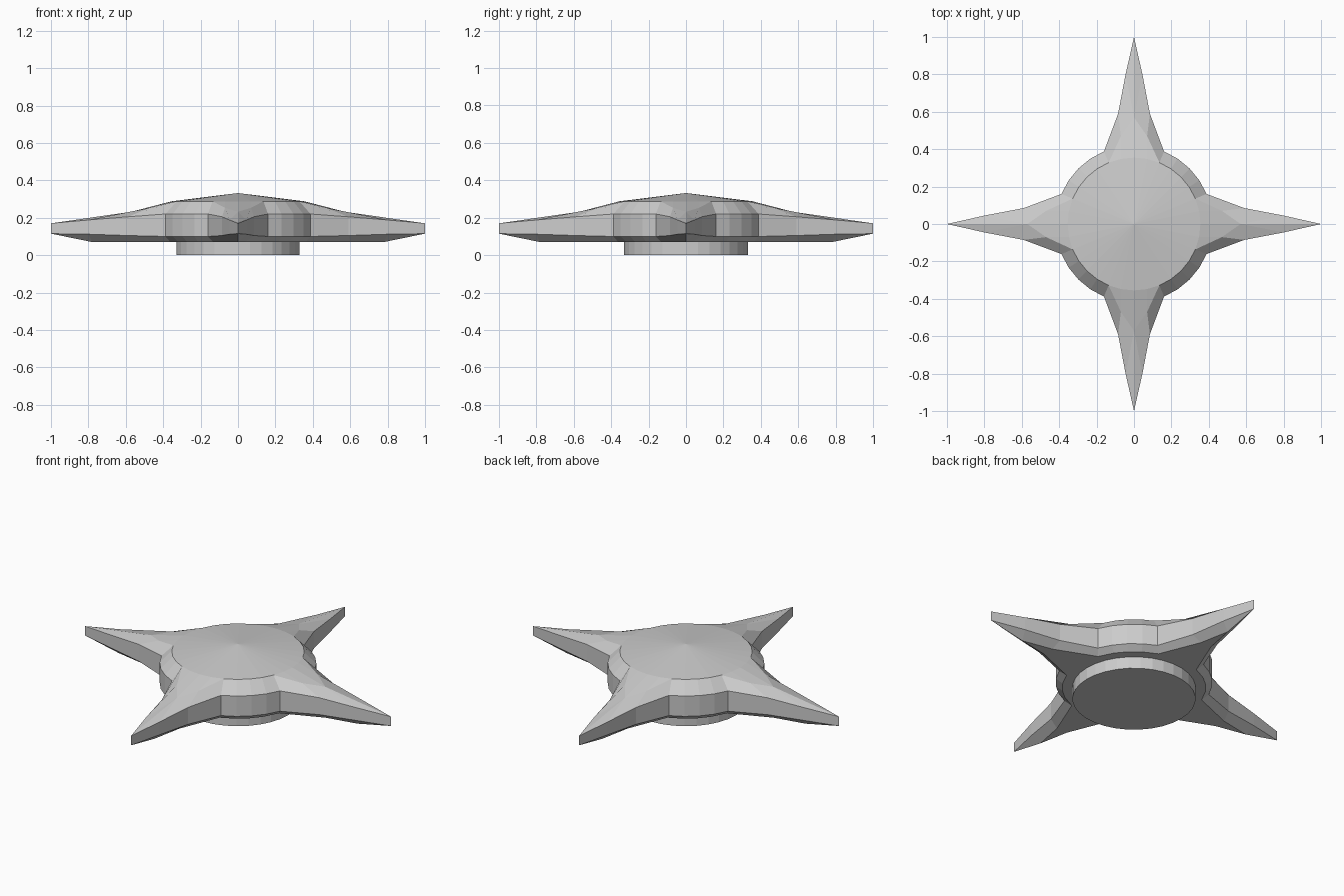
import bpy, bmesh, math
from mathutils import Matrix, Vector

if "Cube" in bpy.data.objects:
    bpy.data.objects.remove(bpy.data.objects["Cube"])


def polar(r, deg, z):
    a = math.radians(deg)
    return (r * math.cos(a), r * math.sin(a), z)


# One eighth of the star: outline from spike tip to the valley between spikes
ARC = (22.5, 33.75, 45)
wall_top = [(1, 0, .17), (.8, .045, .188), (.59, .085, .205)] + [polar(.42, a, .22) for a in ARC]
wall_low = [(1, 0, .115), (.8, .045, .112), (.59, .085, .105)] + [polar(.42, a, .10) for a in ARC]
ridge, shoulder = (.57, 0, .232), (.47, .07, .253)
disc = [polar(.355, a * 11.25, .288) for a in range(5)]
upper = [ridge, ridge, shoulder] + disc[2:]
keel = (.78, 0, .07)
lower = [keel, keel, (.6, .035, .07), polar(.385, 20, .07), polar(.385, 33.75, .07), polar(.385, 45, .07)]


def strip(a, b):
    return [[a[i], a[i + 1], b[i + 1], b[i]] for i in range(len(a) - 1)]


def fan(centre, ring):
    return [[centre, ring[i], ring[i + 1]] for i in range(len(ring) - 1)]


faces = strip(wall_low, wall_top) + strip(wall_top, upper) + strip(lower, wall_low)
faces += [[ridge, shoulder, disc[1], disc[0]], [shoulder, disc[2], disc[1]]]
faces += fan((0, 0, .332), disc) + fan((0, 0, .07), lower[1:])

# Repeat the eighth by mirroring and quarter turns, then weld
bm = bmesh.new()
for turn in range(4):
    rot = Matrix.Rotation(turn * math.pi / 2, 3, 'Z')
    for side in (1, -1):
        for face in faces:
            pts = list(dict.fromkeys(face))
            bm.faces.new([bm.verts.new(rot @ Vector((x, y * side, z))) for x, y, z in pts])
bmesh.ops.remove_doubles(bm, verts=bm.verts, dist=1e-4)
bmesh.ops.recalc_face_normals(bm, faces=bm.faces)
mesh = bpy.data.meshes.new("star_body")
bm.to_mesh(mesh)
bm.free()
star = bpy.data.objects.new("star_body", mesh)
bpy.context.collection.objects.link(star)

# Round foot underneath
bpy.ops.mesh.primitive_cylinder_add(vertices=32, radius=.33, depth=.1, location=(0, 0, .05))
bpy.context.object.name = "round_foot"
